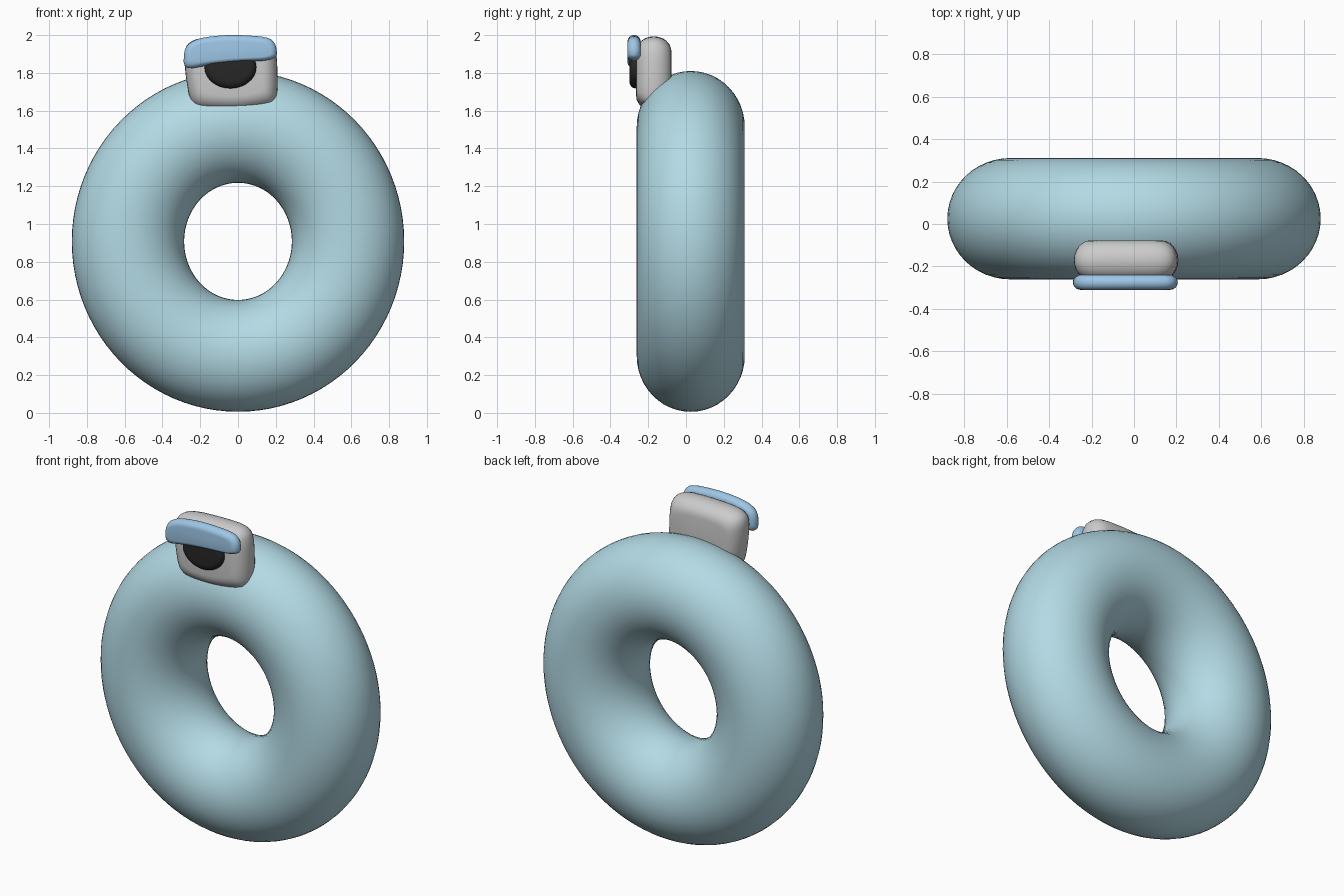
import bpy, bmesh
from math import sin, cos, pi, hypot, atan2

if "Cube" in bpy.data.objects:
    bpy.data.objects.remove(bpy.data.objects["Cube"])


def finish(name, bm, color=None):
    bmesh.ops.recalc_face_normals(bm, faces=bm.faces)
    for f in bm.faces:
        f.smooth = True
    me = bpy.data.meshes.new(name)
    bm.to_mesh(me)
    bm.free()
    ob = bpy.data.objects.new(name, me)
    bpy.context.collection.objects.link(ob)
    if color:
        mat = bpy.data.materials.new(name + "_colour")
        mat.diffuse_color = (*color, 1)
        mat.use_nodes = True
        mat.node_tree.nodes["Principled BSDF"].inputs["Base Color"].default_value = mat.diffuse_color
        me.materials.append(mat)
    return ob


def bridge(bm, a, b):
    for i in range(len(a)):
        j = (i + 1) % len(a)
        bm.faces.new((a[i], a[j], b[j], b[i]))


def soften(pts, times):
    # corner cutting to round an outline
    for _ in range(times):
        new = []
        for i, p in enumerate(pts):
            q = pts[(i + 1) % len(pts)]
            for t in (0.22, 0.78):
                new.append((p[0] + (q[0] - p[0]) * t, p[1] + (q[1] - p[1]) * t))
        pts = new
    return pts


def pillow(name, outline, y0, y1, inset, color=None, rings=12):
    # front outline (x, z) given depth, with elliptically rounded rims
    xs, zs = [p[0] for p in outline], [p[1] for p in outline]
    cx, cz = (min(xs) + max(xs)) / 2, (min(zs) + max(zs)) / 2
    hx, hz = (max(xs) - min(xs)) / 2, (max(zs) - min(zs)) / 2
    bm = bmesh.new()
    loops = []
    for k in range(rings + 1):
        a = -pi / 2 + pi * k / rings
        d = inset * (1 - cos(a))
        y = (y0 + y1) / 2 + (y1 - y0) / 2 * sin(a)
        loops.append([bm.verts.new((cx + (x - cx) * (1 - d / hx), y,
                                    cz + (z - cz) * (1 - d / hz))) for x, z in outline])
    for a, b in zip(loops, loops[1:]):
        bridge(bm, a, b)
    bm.faces.new(loops[0])
    bm.faces.new(loops[-1])
    return finish(name, bm, color)


# Ring body, slightly taller than wide
bm = bmesh.new()
loops = []
for i in range(96):
    u = 2 * pi * i / 96
    loops.append([bm.verts.new((cos(u) * (0.5825 + 0.2975 * cos(v)),
                                0.025 + 0.286 * sin(v),
                                0.908 + sin(u) * (0.606 + 0.296 * cos(v))))
                  for v in (2 * pi * k / 48 for k in range(48))])
for i in range(96):
    bridge(bm, loops[i], loops[(i + 1) % 96])
finish("ring_body", bm, (0.45, 0.70, 0.78))

# Eye white, sunk into the top front of the ring
eye = [(-0.285, 1.94), (-0.22, 1.985), (0.0, 1.995), (0.15, 1.99), (0.205, 1.94),
       (0.212, 1.68), (0.18, 1.625), (0.0, 1.595), (-0.2, 1.605), (-0.255, 1.65),
       (-0.28, 1.80)]
pillow("eye_white", soften(eye, 2), -0.264, -0.077, 0.08)

# Pupil, a flattened black button
pupil = [(-0.04 + 0.137 * cos(2 * pi * i / 40), 1.83 + 0.112 * sin(2 * pi * i / 40))
         for i in range(40)]
pillow("pupil", pupil, -0.30, -0.24, 0.04, (0.02, 0.02, 0.02))

# Eyelid across the top of the eye
lid = [(-0.29, 1.815), (-0.284, 1.94), (-0.21, 1.985), (-0.05, 2.003), (0.16, 1.992),
       (0.203, 1.95), (0.208, 1.868), (0.0, 1.858), (-0.15, 1.842)]
pillow("eyelid", soften(lid, 2), -0.31, -0.24, 0.035, (0.34, 0.57, 0.80))
